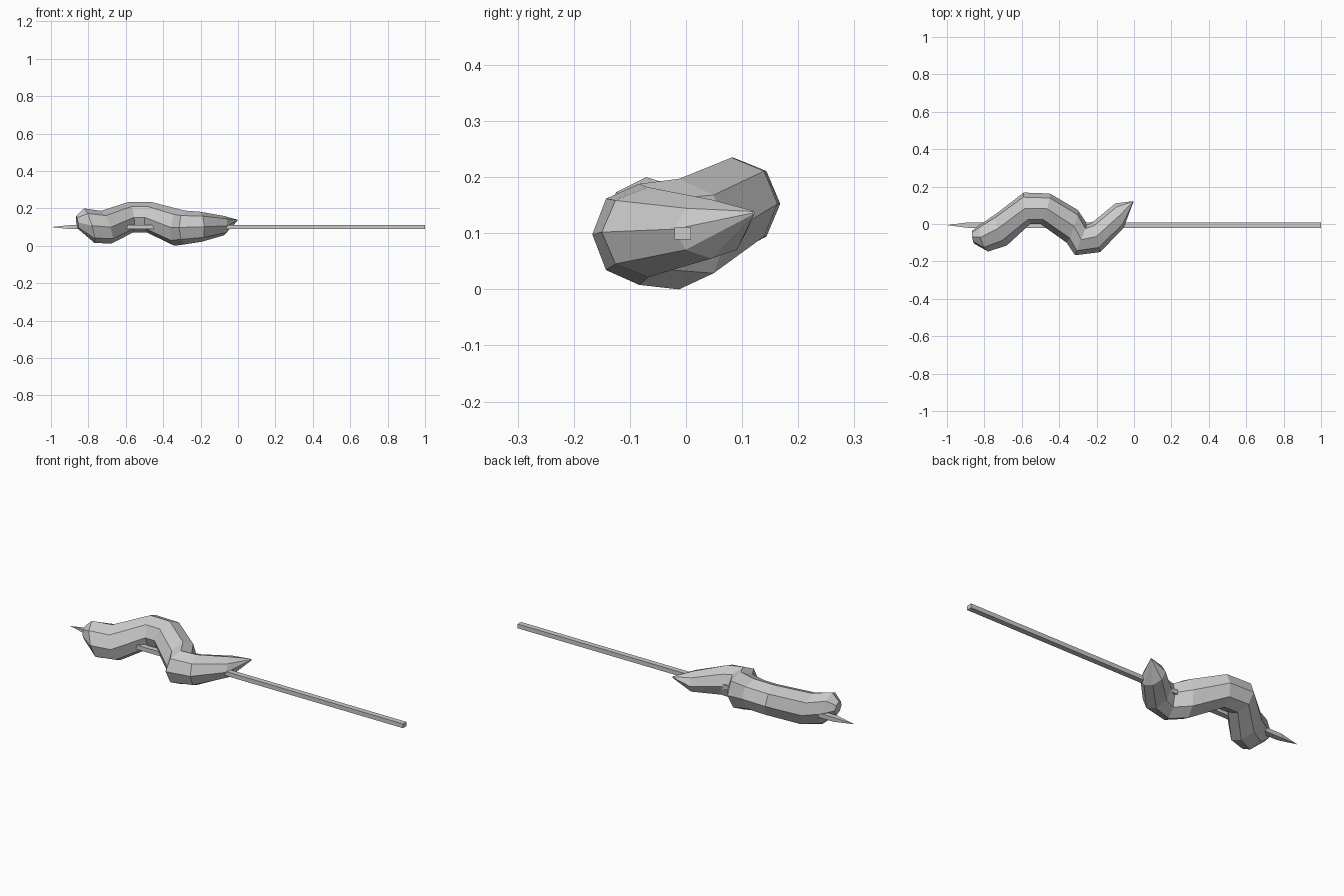
import bpy, bmesh, math
from mathutils import Vector

if "Cube" in bpy.data.objects:
    bpy.data.objects.remove(bpy.data.objects["Cube"])

grey = bpy.data.materials.new("plain grey")
grey.diffuse_color = (0.6, 0.6, 0.6, 1)
grey.use_nodes = True
grey.node_tree.nodes["Principled BSDF"].inputs["Base Color"].default_value = grey.diffuse_color


def loft(name, rings, cap_start=True, cap_end=True):
    """Skin a list of equal-length vertex rings with flat quads."""
    bm = bmesh.new()
    loops = [[bm.verts.new(p) for p in ring] for ring in rings]
    n = len(loops[0])
    for a, b in zip(loops, loops[1:]):
        for i in range(n):
            j = (i + 1) % n
            bm.faces.new((a[i], a[j], b[j], b[i]))
    if cap_start:
        bm.faces.new(loops[0])
    if cap_end:
        bm.faces.new(loops[-1])
    bmesh.ops.remove_doubles(bm, verts=bm.verts, dist=0.0005)
    bmesh.ops.recalc_face_normals(bm, faces=bm.faces)
    me = bpy.data.meshes.new(name)
    bm.to_mesh(me)
    bm.free()
    me.materials.append(grey)
    ob = bpy.data.objects.new(name, me)
    bpy.context.collection.objects.link(ob)
    return ob


def section(left, right, top, bottom):
    """Eight-sided section: left/right are (x, y), top/bottom are (x, z)."""
    cx, cy = (left[0] + right[0]) / 2, (left[1] + right[1]) / 2
    cz = (top[1] + bottom[1]) / 2
    side = Vector((left[0] - cx, left[1] - cy, 0))
    up = Vector(((top[0] - bottom[0]) / 2, 0, (top[1] - bottom[1]) / 2))
    c = Vector((cx, cy, cz))
    return [c + side * math.cos(i * math.pi / 4) + up * math.sin(i * math.pi / 4)
            for i in range(8)]


# Wavy strip threaded on the stick, blunt end to pointed end
wave = [
    ((-0.865, -0.035), (-0.855, -0.105), (-0.86, 0.16), (-0.85, 0.09)),
    ((-0.81, 0.005), (-0.78, -0.147), (-0.80, 0.20), (-0.745, 0.015)),
    ((-0.73, 0.06), (-0.68, -0.115), (-0.71, 0.187), (-0.655, 0.012)),
    ((-0.59, 0.168), (-0.555, 0.0), (-0.58, 0.235), (-0.56, 0.07)),
    ((-0.45, 0.163), (-0.50, 0.0), (-0.46, 0.235), (-0.48, 0.07)),
    ((-0.30, 0.075), (-0.36, -0.10), (-0.35, 0.197), (-0.37, 0.0)),
    ((-0.25, 0.0), (-0.315, -0.167), (-0.28, 0.188), (-0.28, 0.008)),
    ((-0.215, 0.015), (-0.18, -0.15), (-0.20, 0.182), (-0.19, 0.022)),
    ((-0.10, 0.11), (-0.055, -0.02), (-0.08, 0.16), (-0.08, 0.055)),
    ((-0.005, 0.122), (-0.003, 0.118), (-0.004, 0.14), (-0.004, 0.132)),
]
loft("wavy_strip", [section(*s) for s in wave])


# Square stick with a sharpened end
def square(x, h, v, y=-0.006, z=0.1):
    return [(x, y + a * h, z + b * v) for a, b in ((-1, -1), (1, -1), (1, 1), (-1, 1))]


loft("skewer_stick", [square(-1, 0, 0), square(-0.89, 0.0145, 0.0115),
                      square(1, 0.0145, 0.0115)], cap_start=False)
